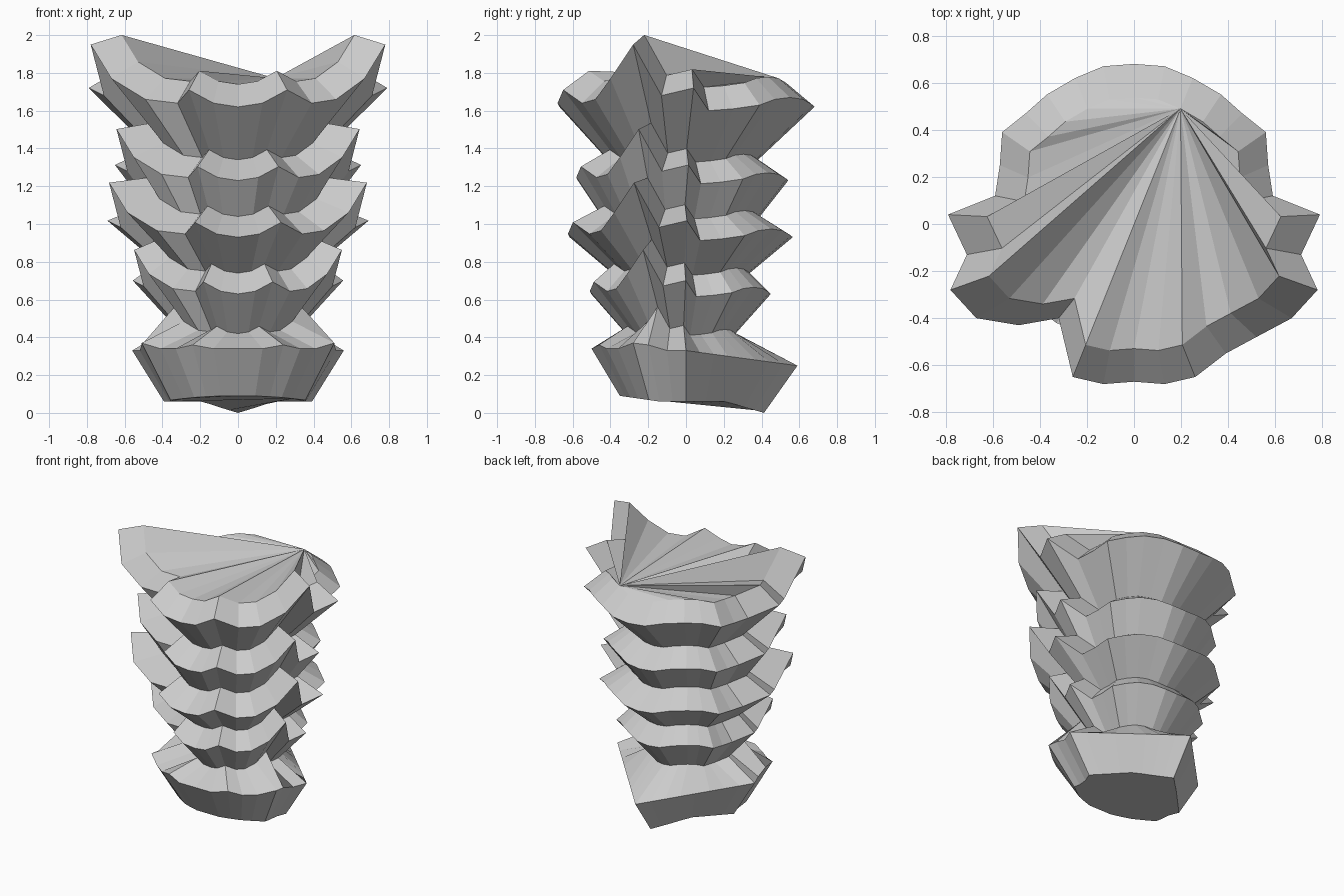
import bpy
import bmesh
from mathutils import Vector

default_cube = bpy.data.objects.get("Cube")
if default_cube:
    bpy.data.objects.remove(default_cube, do_unlink=True)

# Right half of the flared rim, front to back, in hundredths
RIM_HALF = [
    (0, -67, 0), (13, -68, 2), (26, -65, 9), (39, -55, 2), (52, -48, 4),
    (67, -40, 15), (78, -28, 33), (71, -13, 6), (79, 4, 10), (59, 12, -2),
    (57, 25, -1), (56, 39, 1), (46, 47, 4), (37, 55, 5), (25, 62, 4),
    (13, 67, 1), (0, 68, 0),
]
# Notch that replaces two points on the other side
NOTCH = {3: (32, -40, 2), 4: (49, -43, 4)}

# Front half of the lowest rim; its back narrows straight to a point
FOOT_FRONT = [
    (0, -50, 34), (13, -50, 34), (24, -46, 36), (33, -42, 34), (41, -36, 34),
    (51, -28, 37), (51, -20, 36), (52, -10, 33), (56, 0, 33),
]
FOOT_TIP = Vector((0, 0.59, 0.25))


def vectors(points):
    return [Vector(point) / 100 for point in points]


def close_ring(half, other_half=None):
    """Join a half outline with the mirror of the other half."""
    other = other_half or half
    mirrored = [Vector((-p.x, p.y, p.z)) for p in other[1:-1]]
    return half + mirrored[::-1]


def scaled_ring(ring, size, height, shift):
    """Scale the rim outline and lift it to a height."""
    return [Vector((p.x * size, p.y * size + shift, p.z * size + height)) for p in ring]


def make_material(name, value):
    material = bpy.data.materials.new(name)
    material.use_nodes = True
    colour = (value, value, value, 1)
    material.diffuse_color = colour
    shader = next(n for n in material.node_tree.nodes if n.type == "BSDF_PRINCIPLED")
    shader.inputs["Base Color"].default_value = colour
    return material


# Flared rim outline, with the notch on one side only
half = vectors(RIM_HALF)
notched = vectors([NOTCH.get(i, p) for i, p in enumerate(RIM_HALF)])
rim = close_ring(half, notched)

# Foot: lowest rim and the smaller base ring below it
foot_half = vectors(FOOT_FRONT)
widest = foot_half[-1]
steps = len(half) - len(foot_half)
foot_half += [widest.lerp(FOOT_TIP, (i + 1) / steps) for i in range(steps)]
foot = close_ring(foot_half)
base = [Vector((p.x * 0.7, p.y * 0.7, 0.06 - max(p.y - 0.3, 0) * 0.2 - min(p.y + 0.2, 0) * 0.1))
        for p in foot]
lowest = min(p.z for p in base)
for p in base:
    p.z -= lowest * (p.y > 0.3)

# Size, height and forward shift of each neck and rim, going up
tiers = [
    (0.43, 0.42, -0.03), (0.705, 0.63, -0.03),
    (0.54, 0.74, -0.03), (0.875, 0.93, -0.03),
    (0.62, 1.04, -0.03), (0.825, 1.23, -0.02),
    (0.59, 1.34, -0.02), (1, 1.62, 0),
    (0.79, 1.74, 0),
]
rings = [base, foot] + [scaled_ring(rim, *tier) for tier in tiers]

# Loft the rings into one stacked body
bm = bmesh.new()
loops = [[bm.verts.new(p) for p in ring] for ring in rings]
count = len(rim)
for lower, upper in zip(loops, loops[1:]):
    for i in range(count):
        j = (i + 1) % count
        bm.faces.new((lower[i], lower[j], upper[j], upper[i]))
bm.faces.new(loops[0][::-1])

# Top cap fans out from a point near the back
top = loops[-1]
apex = len(half) - 3
for step in range(1, count - 1):
    bm.faces.new((top[apex], top[(apex + step) % count], top[(apex + step + 1) % count]))

mesh = bpy.data.meshes.new("stacked_body")
bm.to_mesh(mesh)
bm.free()
body = bpy.data.objects.new("stacked_body", mesh)
bpy.context.collection.objects.link(body)
mesh.materials.append(make_material("light grey", 0.6))
